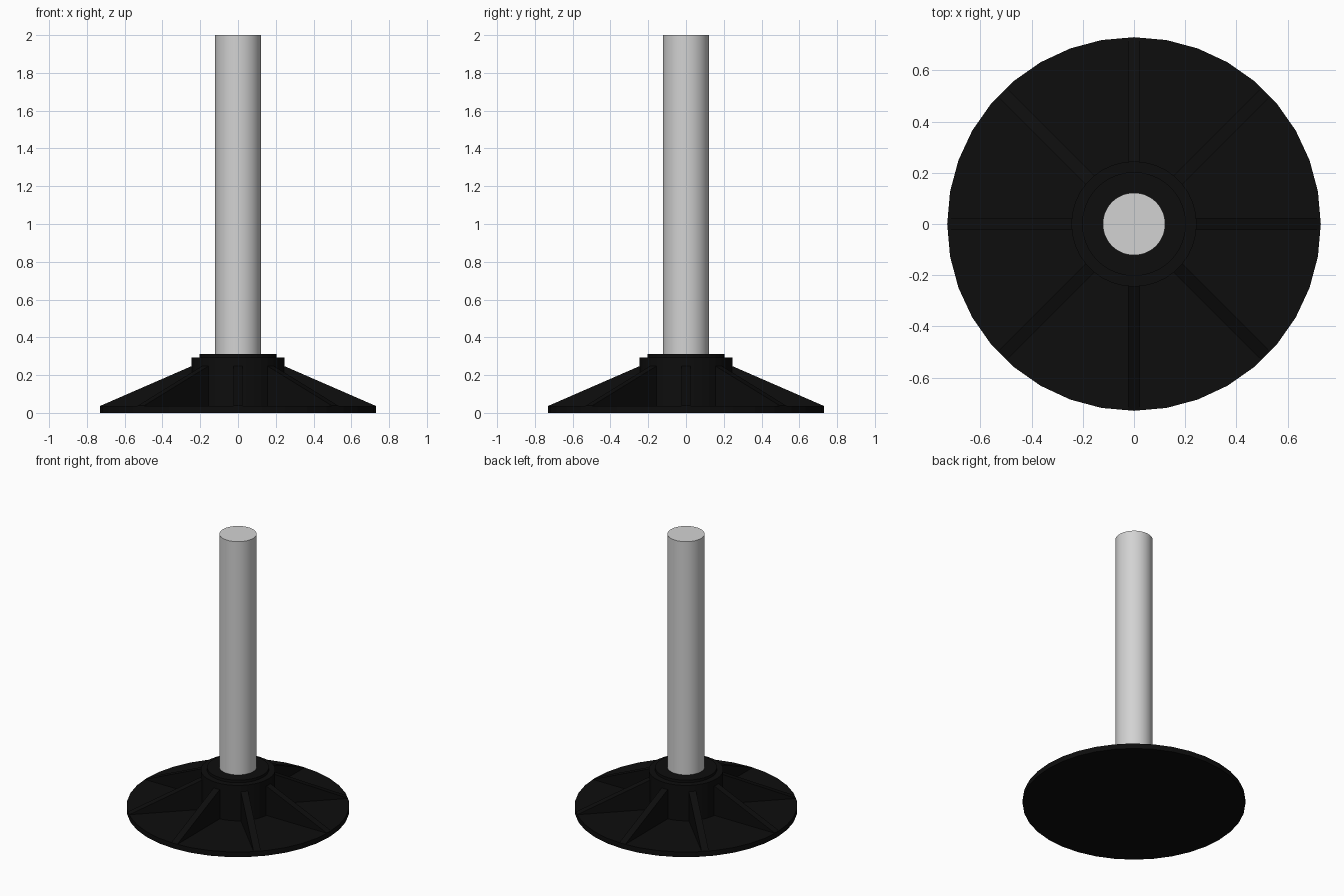
import bpy, bmesh, math
from mathutils import Matrix

if "Cube" in bpy.data.objects:
    bpy.data.objects.remove(bpy.data.objects["Cube"])


def material(name, rgb):
    m = bpy.data.materials.new(name)
    m.diffuse_color = (*rgb, 1)
    m.use_nodes = True
    m.node_tree.nodes["Principled BSDF"].inputs["Base Color"].default_value = m.diffuse_color
    return m


black = material("black plastic", (0.004, 0.004, 0.004))
steel = material("light grey steel", (0.65, 0.65, 0.65))


def finish(name, bm, mat, smooth=False):
    bmesh.ops.recalc_face_normals(bm, faces=bm.faces)
    me = bpy.data.meshes.new(name)
    bm.to_mesh(me)
    bm.free()
    me.materials.append(mat)
    ob = bpy.data.objects.new(name, me)
    bpy.context.collection.objects.link(ob)
    if smooth:
        bpy.ops.object.select_all(action='DESELECT')
        ob.select_set(True)
        bpy.context.view_layer.objects.active = ob
        bpy.ops.object.shade_smooth_by_angle(angle=math.radians(30))
    return ob


def lathe(name, profile, sides, mat, smooth=False):
    """Closed solid turned around z from (radius, height) points on the axis."""
    bm = bmesh.new()
    rings = [[bm.verts.new((r * math.cos(math.tau * i / sides),
                            r * math.sin(math.tau * i / sides), z))
              for i in range(sides)] for r, z in profile]
    for a, b in zip(rings, rings[1:]):
        for i in range(sides):
            j = (i + 1) % sides
            bm.faces.new((a[i], a[j], b[j], b[i]))
    bm.faces.new(rings[0][::-1])
    bm.faces.new(rings[-1])
    return finish(name, bm, mat, smooth)


# Foot disc, stepped hub and threadless rod
lathe("foot_disc", [(0.73, 0), (0.73, 0.037)], 36, black)
lathe("hub", [(0.245, 0.03), (0.245, 0.293), (0.203, 0.293), (0.203, 0.312)],
      36, black)
lathe("rod", [(0.122, 0.3), (0.122, 2.0)], 64, steel, smooth=True)

# Eight sloping ribs from the hub to the rim
rib_outline = [(0.2, 0.03), (0.727, 0.03), (0.727, 0.038), (0.24, 0.25), (0.2, 0.25)]
half = 0.024
for k in range(8):
    bm = bmesh.new()
    left, right = ([bm.verts.new((x, s * half, z)) for x, z in rib_outline]
                   for s in (-1, 1))
    bm.faces.new(left)
    bm.faces.new(right[::-1])
    n = len(rib_outline)
    for i in range(n):
        j = (i + 1) % n
        bm.faces.new((left[i], right[i], right[j], left[j]))
    bm.transform(Matrix.Rotation(k * math.pi / 4, 4, 'Z'))
    finish(f"rib_{k + 1}", bm, black)
